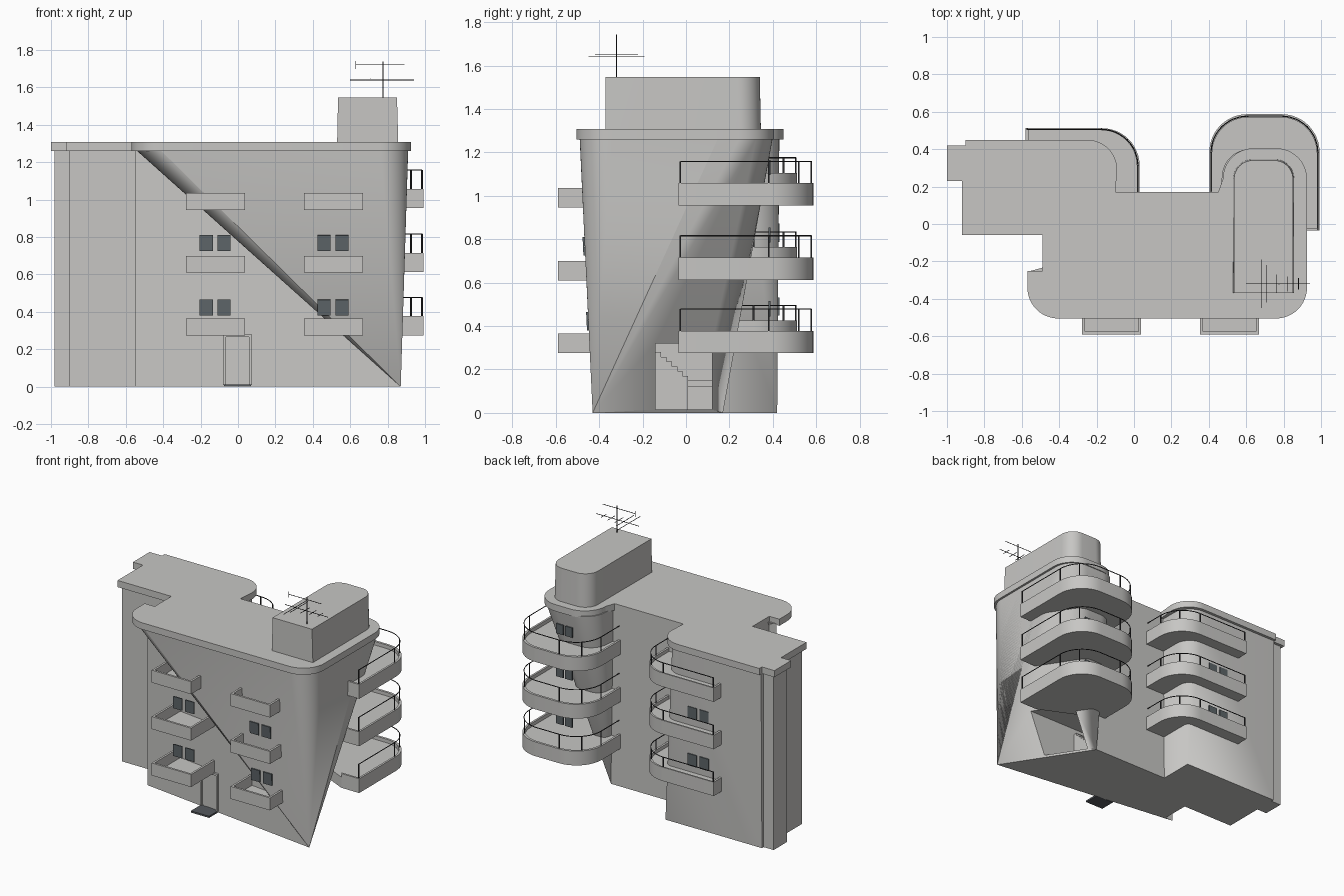
import bpy, bmesh
from math import cos, sin, radians, atan2
from mathutils import Vector

cube = bpy.data.objects.get("Cube")
if cube:
    bpy.data.objects.remove(cube)


def material(name, rgb):
    m = bpy.data.materials.new(name)
    m.use_nodes = True
    m.diffuse_color = (*rgb, 1)
    m.node_tree.nodes["Principled BSDF"].inputs["Base Color"].default_value = (*rgb, 1)
    return m


concrete = material("concrete grey", (0.57, 0.565, 0.55))
glass = material("window slate", (0.11, 0.13, 0.14))
metal = material("railing dark", (0.03, 0.03, 0.032))
mat_grey = material("step dark grey", (0.09, 0.1, 0.11))


def finish(name, bm, mat=concrete, smooth=False):
    bmesh.ops.recalc_face_normals(bm, faces=bm.faces[:])
    me = bpy.data.meshes.new(name)
    bm.to_mesh(me)
    bm.free()
    me.materials.append(mat)
    ob = bpy.data.objects.new(name, me)
    bpy.context.collection.objects.link(ob)
    if smooth:
        bpy.ops.object.select_all(action="DESELECT")
        ob.select_set(True)
        bpy.context.view_layer.objects.active = ob
        bpy.ops.object.shade_smooth_by_angle(angle=radians(10))
    return ob


def arc(cx, cy, r, a0, a1, n=12):
    angles = [radians(a0 + (a1 - a0) * i / n) for i in range(n + 1)]
    return [(cx + r * cos(a), cy + r * sin(a)) for a in angles]


def prism(name, outline, z0, z1, mat=concrete, smooth=False):
    bm = bmesh.new()
    face = bm.faces.new([bm.verts.new((x, y, z0)) for x, y in outline])
    ext = bmesh.ops.extrude_face_region(bm, geom=[face])
    bmesh.ops.translate(bm, vec=(0, 0, z1 - z0),
                        verts=[v for v in ext["geom"] if isinstance(v, bmesh.types.BMVert)])
    # Keep the starting cap so the solid is closed
    bm.verts.ensure_lookup_table()
    if not face.is_valid:
        bm.faces.new(bm.verts[:len(outline)])
    return finish(name, bm, mat, smooth)


def box(name, x0, x1, y0, y1, z0, z1, mat=concrete):
    return prism(name, [(x0, y0), (x1, y0), (x1, y1), (x0, y1)], z0, z1, mat)


def plate(name, size, location, tilt):
    bm = bmesh.new()
    bmesh.ops.create_cube(bm, size=1)
    bmesh.ops.scale(bm, vec=size, verts=bm.verts)
    ob = finish(name, bm, glass)
    ob.location = location
    ob.rotation_euler.x = tilt


def hull(name, bottom, top, z0=0, z1=1.27):
    # Flared volume: a sharp footprint growing into a rounded upper outline
    bm = bmesh.new()
    for pts, z in ((bottom, z0), (top, z1)):
        for x, y in pts:
            bm.verts.new((x, y, z))
    bmesh.ops.convex_hull(bm, input=bm.verts[:])
    bmesh.ops.delete(bm, geom=[v for v in bm.verts if not v.link_faces], context="VERTS")
    return finish(name, bm, concrete, True)


def tube(name, pts, r):
    cu = bpy.data.curves.new(name, "CURVE")
    cu.dimensions = "3D"
    cu.bevel_depth = r
    cu.bevel_resolution = 1
    cu.use_fill_caps = True
    sp = cu.splines.new("POLY")
    sp.points.add(len(pts) - 1)
    for p, co in zip(sp.points, pts):
        p.co = (*co, 1)
    cu.materials.append(metal)
    bpy.context.collection.objects.link(bpy.data.objects.new(name, cu))


def wall_y(x):
    # Recessed lower front wall, running back towards the left end
    return -0.43 + (0.87 - x) * 0.13


# Main walls: upright core plus leaning upper volumes that taper to a corner
right_front = arc(0.76, -0.34, 0.15, -90, 0)
left_front = arc(-0.4, -0.34, 0.15, 180, 270)
core = prism("core_walls", [(-0.55, wall_y(-0.55)), (0.87, -0.43), (0.48, 0.17), (-0.49, 0.17),
                            (-0.49, wall_y(-0.55))], 0, 1.27)
front = hull("leaning_front_wall", [(0.87, -0.43)],
             [(-0.55, -0.25)] + left_front + right_front + [(0.91, 0.15)])
tower_top = arc(0.76, 0.25, 0.15, 0, 90) + arc(0.62, 0.25, 0.15, 90, 180)
tower = hull("flared_tower", [(0.87, -0.43), (0.48, 0.17), (0.45, -0.3)],
             right_front + tower_top + [(0.47, 0.1), (0.4, -0.48)])

# Rear wing with a corner that rounds towards the top
hull("rear_wing", [(-0.9, -0.04), (-0.13, -0.04), (-0.13, 0.42), (-0.9, 0.42)],
     [(-0.9, -0.04), (-0.12, -0.04)] + arc(-0.27, 0.28, 0.15, 0, 90) + [(-0.9, 0.43)])
box("wing_end_pier", -0.98, -0.88, 0.25, 0.4, 0, 1.27)

# Open stair recess under the overhanging side wall
cutter = box("stair_recess_cutter", 0.15, 1.0, -0.14, 0.12, 0.015, 0.32)
cutter.hide_render = True
cutter.hide_viewport = True
for ob in (core, front, tower):
    mod = ob.modifiers.new("stair recess", "BOOLEAN")
    mod.operation = "DIFFERENCE"
    mod.solver = "EXACT"
    mod.object = cutter
for i in range(6):
    y = -0.14 + i * 0.025
    box("stair_step", 0.15, 0.42, y, y + 0.025, 0.015, 0.28 - i * 0.022)
box("stair_landing", 0.15, 0.36, 0.01, 0.12, 0.12, 0.15)

# Roof slab
roof = ([(-1, 0.42), (-1, 0.23), (-0.92, 0.23), (-0.92, -0.06), (-0.49, -0.06),
         (-0.49, -0.25), (-0.57, -0.25)]
        + arc(-0.405, -0.34, 0.165, 180, 270) + arc(0.76, -0.34, 0.165, -90, 0)
        + arc(0.76, 0.24, 0.165, 0, 90) + arc(0.64, 0.24, 0.165, 90, 180)
        + [(0.45, 0.17), (-0.1, 0.17)] + arc(-0.25, 0.29, 0.16, 0, 90)
        + [(-0.9, 0.45), (-0.9, 0.42)])
prism("roof_slab", roof, 1.26, 1.308, smooth=True)

# Roof house with rounded rear corners
hull("roof_house", [(0.53, -0.37), (0.857, -0.37)] + arc(0.755, 0.245, 0.1, 0, 90)
     + arc(0.632, 0.245, 0.1, 90, 180),
     [(0.535, -0.37), (0.85, -0.37)] + arc(0.75, 0.24, 0.1, 0, 90)
     + arc(0.635, 0.24, 0.1, 90, 180), 1.3, 1.547)

# Aerial
tube("aerial_mast", [(0.775, -0.32, 1.54), (0.775, -0.32, 1.74)], 0.003)
tube("aerial_upper_boom", [(0.63, -0.32, 1.722), (0.89, -0.32, 1.722)], 0.002)
tube("aerial_lower_boom", [(0.6, -0.32, 1.64), (0.94, -0.32, 1.64)], 0.002)
for x, half, z in ((0.68, 0.13, 1.64), (0.71, 0.1, 1.65), (0.76, 0.05, 1.64),
                   (0.82, 0.04, 1.64), (0.88, 0.03, 1.64)):
    tube("aerial_rod", [(x, -0.32 - half, z), (x, -0.32 + half, z)], 0.002)
tube("aerial_end_rod", [(0.63, -0.32, 1.7), (0.63, -0.32, 1.742)], 0.002)

# Box balconies on the front, reaching back to the recessed wall
for x in (-0.277, 0.353):
    for z in (0.275, 0.61, 0.945):
        x1, y0 = x + 0.315, -0.59
        prism("front_balcony_floor", [(x, y0), (x1, y0), (x1, wall_y(x1)), (x, wall_y(x))],
              z, z + 0.015)
        box("front_balcony_parapet", x, x1, y0, y0 + 0.015, z, z + 0.09)
        for xs in (x, x1 - 0.015):
            box("front_balcony_side", xs, xs + 0.015, y0, wall_y(xs), z, z + 0.09)


def curved_balcony(name, path, back, z, height, rail, center, posts):
    c = Vector(center)

    def inset(f):
        return [tuple(c + (Vector(p) - c) * f) for p in path]

    prism(name + "_deck", path + back, z, z + height * 0.75, smooth=True)
    prism(name + "_upstand", path + inset(0.95)[::-1], z, z + height, smooth=True)
    # Handrail and posts, just inside the edge
    inner = inset(0.97)[1:]
    top = z + height + rail
    tube(name + "_handrail", [(*p, top) for p in inner], 0.003)
    for i in posts:
        tube(name + "_post", [(*inner[i], z + height * 0.7), (*inner[i], top)], 0.005)


tower_path = ([(0.85, -0.035), (0.992, -0.035)] + arc(0.79, 0.385, 0.202, 0, 90)
              + arc(0.605, 0.385, 0.202, 90, 180) + [(0.403, 0.17)])
wing_path = [(-0.58, 0.38), (-0.58, 0.512)] + arc(-0.17, 0.312, 0.2, 90, 0) + [(0.03, 0.16)]
for z in (0.275, 0.613, 0.955):
    curved_balcony("tower_balcony", tower_path, [], z, 0.103, 0.1, (0.7, 0.25), (0, 1, 7, 14, 20, 26))
    curved_balcony("wing_balcony", wing_path, [(-0.15, 0.16), (-0.15, 0.38)],
                   z + 0.05, 0.1, 0.07, (-0.27, 0.3), (0, 1, 7, 13))

# Front windows, tilted where they sit on the leaning wall
for x in (-0.205, -0.11, 0.425, 0.52):
    for z in (0.38, 0.725):
        leaning = z + 0.06 > (0.87 - x) * 0.92
        zc = z + 0.0425
        plate("front_window", (0.07, 0.008, 0.085),
              (x + 0.035, -0.434 - (0.0476 * zc if leaning else 0.008), zc),
              atan2(0.06, 1.27) if leaning else 0)

# Rear wing windows
for x in (-0.48, -0.385):
    for z in (0.49, 0.83):
        plate("wing_window", (0.07, 0.009, 0.085), (x + 0.035, 0.427, z), 0)

# Tower windows, stacked one above the other
for z in (0.48, 0.82, 1.13):
    for side in (-1, 1):
        plate("tower_window", (0.055, 0.009, 0.07), (0.7 + side * 0.036, 0.385, z), 0)


# Entrance door with frame and step, following the recessed wall
def wall_panel(name, x0, x1, out, z0, z1):
    prism(name, [(x0, wall_y(x0) - out), (x1, wall_y(x1) - out),
                 (x1, wall_y(x1) + 0.01), (x0, wall_y(x0) + 0.01)], z0, z1)


wall_panel("entrance_door", -0.065, 0.06, 0.004, 0.02, 0.265)
for x in (-0.08, 0.06):
    wall_panel("door_frame_side", x, x + 0.015, 0.014, 0.01, 0.28)
wall_panel("door_frame_top", -0.08, 0.075, 0.014, 0.265, 0.28)
box("entrance_step", -0.075, 0.07, -0.43, wall_y(0.07) + 0.01, 0, 0.012, mat_grey)
